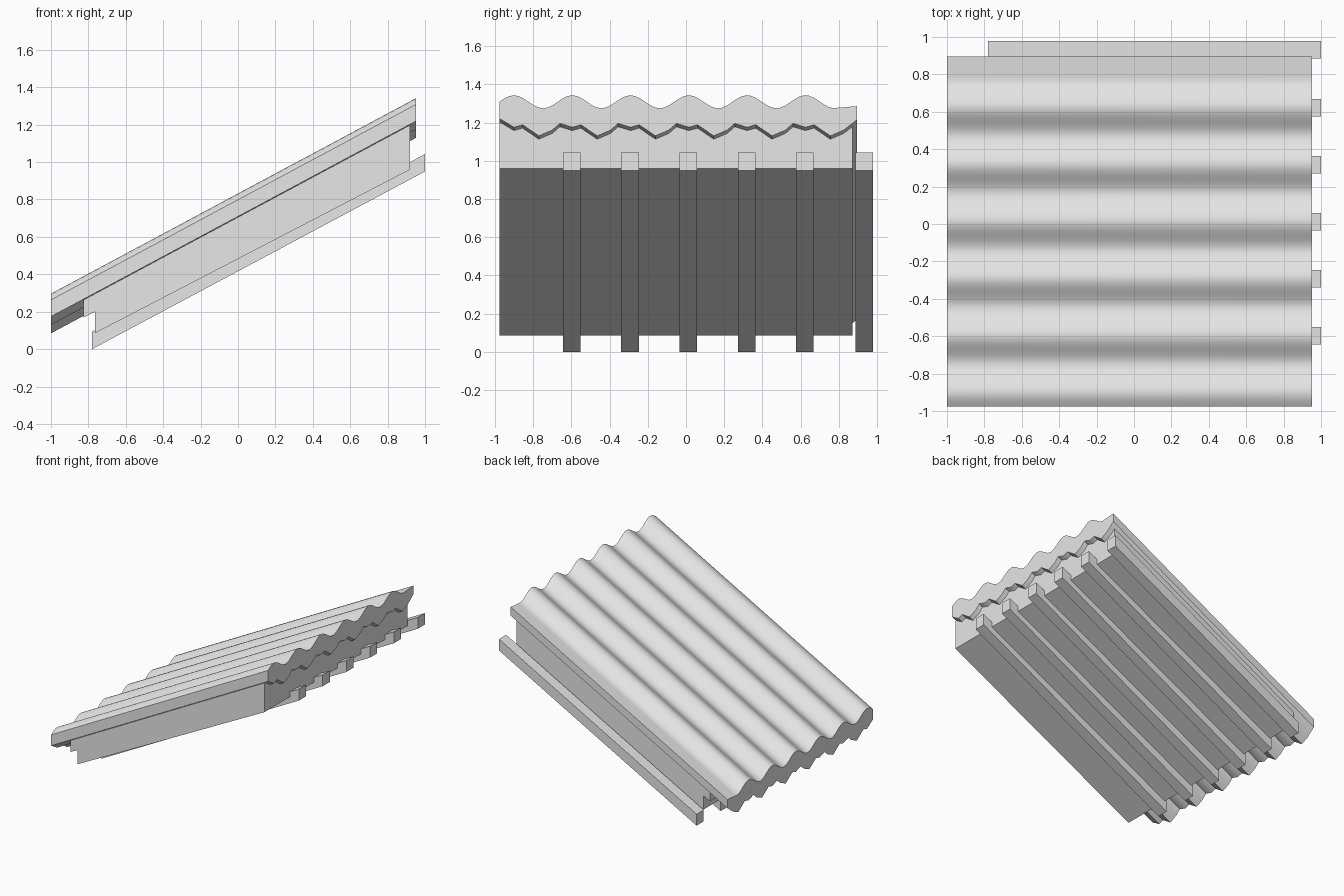
import bpy, bmesh, math

if "Cube" in bpy.data.objects:
    bpy.data.objects.remove(bpy.data.objects["Cube"])

SLOPE = 0.5355      # rise of the roof along x
PITCH = 0.305       # spacing of ridges and rafters
FRONT, BACK = -0.975, 0.895

grey = bpy.data.materials.new("light_grey")
grey.use_nodes = True
grey.diffuse_color = (0.8, 0.8, 0.8, 1)
grey.node_tree.nodes["Principled BSDF"].inputs["Base Color"].default_value = (0.8, 0.8, 0.8, 1)


def loft(name, start, end, smooth=False):
    """Solid between two matching outlines."""
    bm = bmesh.new()
    a = [bm.verts.new(p) for p in start]
    b = [bm.verts.new(p) for p in end]
    n = len(a)
    bm.faces.new(a)
    bm.faces.new(b[::-1])
    for i in range(n):
        j = (i + 1) % n
        bm.faces.new((a[i], b[i], b[j], a[j]))
    bmesh.ops.recalc_face_normals(bm, faces=bm.faces)
    mesh = bpy.data.meshes.new(name)
    bm.to_mesh(mesh)
    bm.free()
    mesh.materials.append(grey)
    obj = bpy.data.objects.new(name, mesh)
    bpy.context.collection.objects.link(obj)
    if smooth:
        bpy.ops.object.select_all(action='DESELECT')
        obj.select_set(True)
        bpy.context.view_layer.objects.active = obj
        bpy.ops.object.shade_smooth_by_angle(angle=math.radians(30))
    return obj


def side_prism(name, outline, y0, y1):
    return loft(name, [(x, y0, z) for x, z in outline], [(x, y1, z) for x, z in outline])


# Corrugated roof sheet: rounded ridges above, faceted ribs below
def ridge_height(y):
    if y > 0.77:
        return 0.765 + 0.08 * (y - 0.77)
    return 0.798 + 0.034 * math.cos(2 * math.pi * (y + 0.9) / PITCH)


steps = 74
top = [(y, ridge_height(y)) for y in
       (FRONT + (BACK - FRONT) * i / steps for i in range(steps + 1))]
rib = [(-0.065, 0.685), (0, 0.665), (0.045, 0.678), (0.13, 0.62), (0.2, 0.65)]
under = [(-0.9 + PITCH * k + dy, h) for k in range(6) for dy, h in rib]
under = [(FRONT, 0.71)] + [p for p in under if FRONT + 0.02 < p[0] < BACK - 0.04] + [(BACK, 0.705)]
section = top + under[::-1]
loft("roof_sheet",
     [(-1, y, h - SLOPE) for y, h in section],
     [(0.953, y, h + 0.953 * SLOPE) for y, h in section], smooth=True)

# Roof body with a stepped lower end
side_prism("roof_body",
           [(-0.825, 0.17), (-0.765, 0.2), (-0.765, 0.085), (0.92, 0.96),
            (0.92, 0.705 + 0.92 * SLOPE), (-0.825, 0.705 - 0.825 * SLOPE)],
           FRONT, 0.87)

# Rafters, the last one standing clear of the body at the back
rafter = [(-0.78, 0), (1, 0.95), (1, 1.043), (-0.78, 0.093)]
for k in range(6):
    y = -0.598 + PITCH * k
    if k == 5:
        y = 0.932
    side_prism("rafter_%d" % (k + 1), rafter, y - 0.046, y + 0.046)
